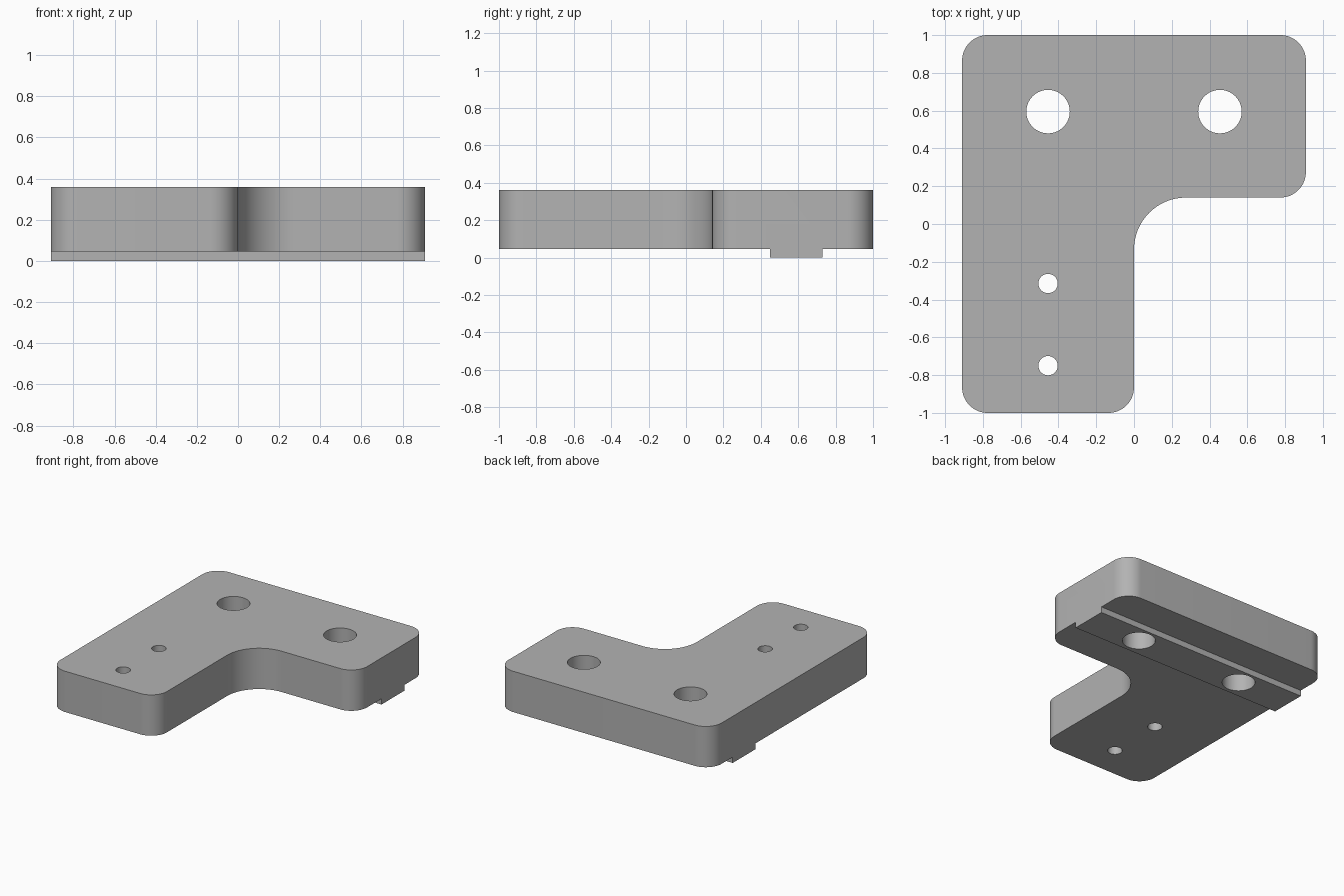
import bpy
import bmesh
from math import cos, sin, pi
from mathutils import Vector

default = bpy.data.objects.get("Cube")
if default:
    bpy.data.objects.remove(default, do_unlink=True)

HALF_X, HALF_Y = 0.91, 1.0
BASE, TOP = 0.045, 0.36
ROUND, FILLET = 0.135, 0.275

grey = bpy.data.materials.new("machined_grey")
grey.use_nodes = True
color = (0.45, 0.45, 0.45, 1)
grey.diffuse_color = color
grey.node_tree.nodes["Principled BSDF"].inputs["Base Color"].default_value = color


def rounded_outline(corners, steps=16):
    """Replace each (x, y, radius) corner of a polygon by a tangent arc."""
    points = []
    for i, (x, y, r) in enumerate(corners):
        here = Vector((x, y))
        a = (Vector(corners[i - 1][:2]) - here).normalized()
        b = (Vector(corners[(i + 1) % len(corners)][:2]) - here).normalized()
        centre = here + (a + b) * r
        for k in range(steps + 1):
            t = k / steps * pi / 2
            points.append(centre - b * r * cos(t) - a * r * sin(t))
    return points


def circle(x, y, r, steps=64):
    return [(x + r * cos(2 * pi * k / steps), y + r * sin(2 * pi * k / steps))
            for k in range(steps)]


def prism(name, outline, low, high):
    bm = bmesh.new()
    face = bm.faces.new([bm.verts.new((p[0], p[1], low)) for p in outline])
    side = bmesh.ops.extrude_face_region(bm, geom=[face])["geom"]
    bmesh.ops.translate(bm, vec=(0, 0, high - low),
                        verts=[v for v in side if isinstance(v, bmesh.types.BMVert)])
    bmesh.ops.recalc_face_normals(bm, faces=bm.faces)
    mesh = bpy.data.meshes.new(name)
    bm.to_mesh(mesh)
    bm.free()
    mesh.materials.append(grey)
    obj = bpy.data.objects.new(name, mesh)
    bpy.context.collection.objects.link(obj)
    return obj


def combine(target, tool, operation):
    mod = target.modifiers.new(tool.name, "BOOLEAN")
    mod.operation, mod.object, mod.solver = operation, tool, "EXACT"
    bpy.context.view_layer.objects.active = target
    bpy.ops.object.modifier_apply(modifier=mod.name)
    bpy.data.objects.remove(tool, do_unlink=True)


# L-shaped plate with rounded corners and a large inner fillet
plate = prism("bracket_plate", rounded_outline([
    (-HALF_X, -HALF_Y, ROUND), (0, -HALF_Y, ROUND), (0, 0.14, FILLET),
    (HALF_X, 0.14, ROUND), (HALF_X, HALF_Y, ROUND), (-HALF_X, HALF_Y, ROUND)]),
    BASE, TOP)

# Locating rail across the underside
rail = prism("locating_rail", [(-HALF_X, 0.45), (HALF_X, 0.45),
                               (HALF_X, 0.73), (-HALF_X, 0.73)], 0, 0.15)
combine(plate, rail, "UNION")

# Two large bolt holes and two small pin holes, all the way through
for x, y, r in [(-0.455, 0.595, 0.115), (0.455, 0.595, 0.115),
                (-0.455, -0.315, 0.051), (-0.455, -0.75, 0.051)]:
    cutter = prism("hole_cutter", circle(x, y, r), -0.1, TOP + 0.1)
    cutter.hide_render = True
    combine(plate, cutter, "DIFFERENCE")

# Smooth the arcs, keep the machined edges sharp
bpy.ops.object.select_all(action="DESELECT")
plate.select_set(True)
bpy.context.view_layer.objects.active = plate
bpy.ops.object.shade_smooth_by_angle(angle=pi / 6)
